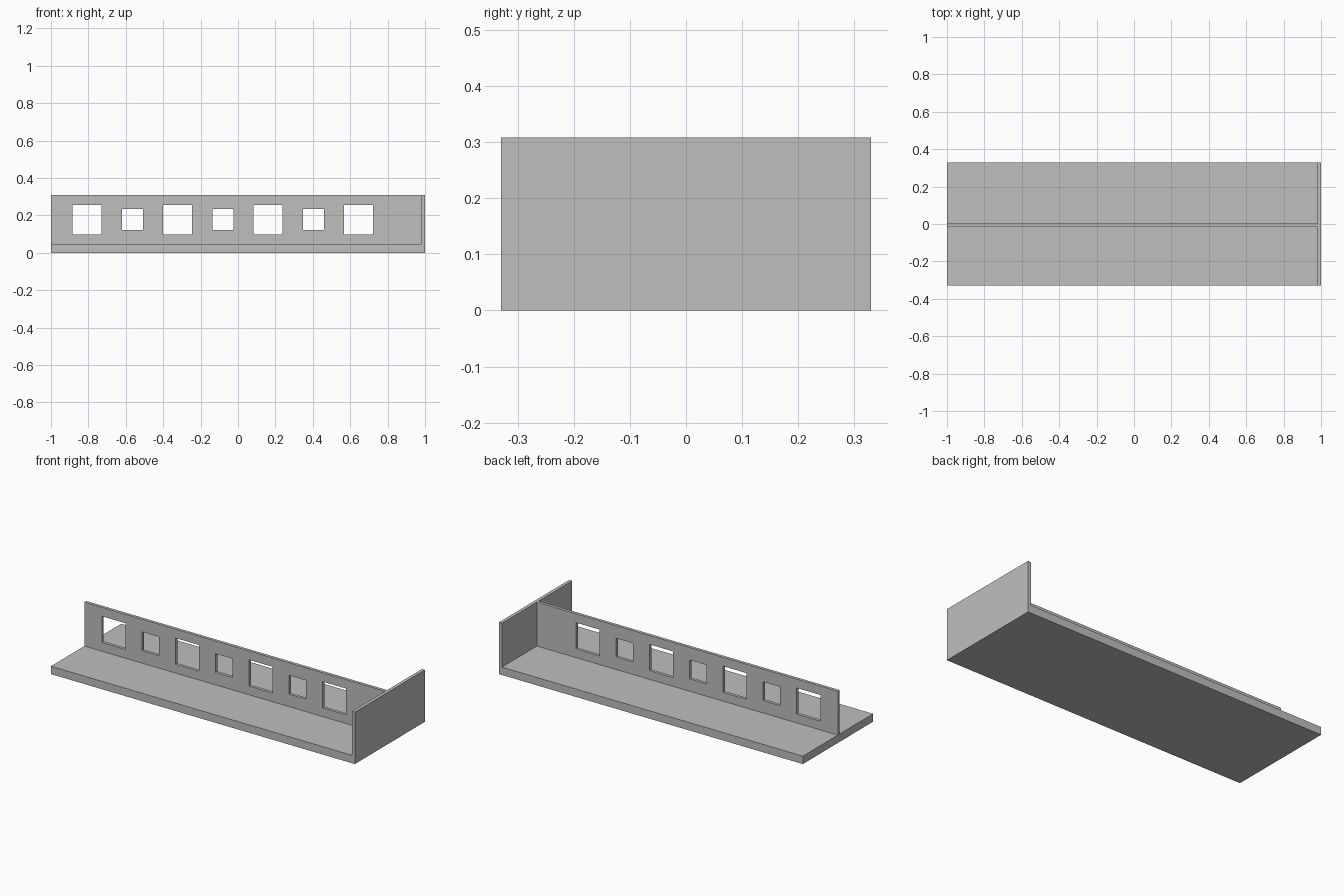
import bpy
from math import radians

cube = bpy.data.objects.get("Cube")
if cube:
    bpy.data.objects.remove(cube, do_unlink=True)

HEIGHT, FLOOR, INNER_X, HALF_DEPTH = 0.308, 0.047, 0.98, 0.33

grey = bpy.data.materials.new("plain grey")
grey.use_nodes = True
colour = (0.52, 0.52, 0.52, 1)
grey.diffuse_color = colour
grey.node_tree.nodes["Principled BSDF"].inputs["Base Color"].default_value = colour


def rectangle(x0, x1, z0, z1):
    return [(x0, z0), (x1, z0), (x1, z1), (x0, z1)]


def extruded_outline(name, outlines, y0, y1):
    """Fill x-z outlines (inner ones become holes) and extrude from y0 to y1."""
    curve = bpy.data.curves.new(name, "CURVE")
    curve.dimensions = "2D"
    curve.fill_mode = "BOTH"
    curve.extrude = (y1 - y0) / 2
    for points in outlines:
        spline = curve.splines.new("POLY")
        spline.points.add(len(points) - 1)
        for target, (x, z) in zip(spline.points, points):
            target.co = (x, z, 0, 1)
        spline.use_cyclic_u = True
    curve.materials.append(grey)
    obj = bpy.data.objects.new(name, curve)
    bpy.context.collection.objects.link(obj)
    obj.location.y = (y0 + y1) / 2
    obj.rotation_euler.x = radians(90)
    bpy.ops.object.select_all(action="DESELECT")
    obj.select_set(True)
    bpy.context.view_layer.objects.active = obj
    bpy.ops.object.convert(target="MESH")
    bpy.ops.object.shade_flat()


# Floor slab and end wall in one L-shaped piece
extruded_outline("floor_and_end_wall", [[
    (-1, 0), (1, 0), (1, HEIGHT), (INNER_X, HEIGHT), (INNER_X, FLOOR), (-1, FLOOR)
]], -HALF_DEPTH, HALF_DEPTH)

# Long middle wall with alternating large and small window openings
outlines = [rectangle(-1, INNER_X, FLOOR, HEIGHT)]
for i in range(7):
    x, z = -0.807 + i * 0.242, 0.177
    half = 0.056 if i % 2 else 0.078
    outlines.append(rectangle(x - half, x + half, z - half, z + half))
extruded_outline("window_wall", outlines, -0.016, 0.002)
